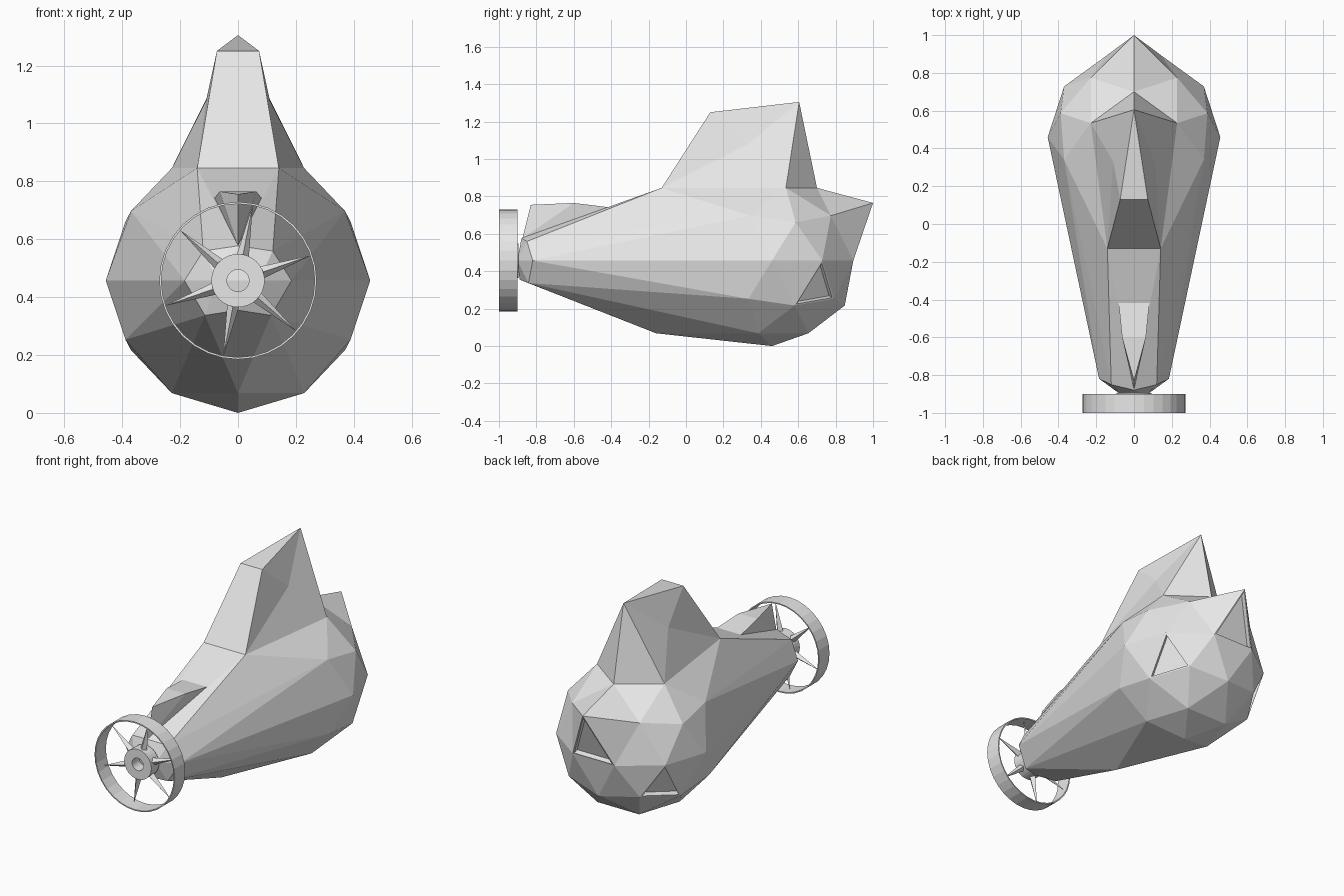
import bpy, bmesh, math
from mathutils import Matrix, Vector

if "Cube" in bpy.data.objects:
    bpy.data.objects.remove(bpy.data.objects["Cube"])

R = 0.457  # hull radius, also the height of its axis

grey = bpy.data.materials.new("light_grey")
grey.use_nodes = True
grey.diffuse_color = (0.8, 0.8, 0.8, 1)
grey.node_tree.nodes["Principled BSDF"].inputs["Base Color"].default_value = (0.8, 0.8, 0.8, 1)


def finish(name, bm):
    bmesh.ops.recalc_face_normals(bm, faces=bm.faces)
    mesh = bpy.data.meshes.new(name)
    bm.to_mesh(mesh)
    bm.free()
    mesh.materials.append(grey)
    obj = bpy.data.objects.new(name, mesh)
    bpy.context.collection.objects.link(obj)
    return obj


def lathe(name, profile, sides=32):
    """Closed (radius, y) profile turned around the hull axis."""
    bm = bmesh.new()
    rings = []
    for i in range(sides):
        a = 2 * math.pi * i / sides
        rings.append([bm.verts.new((r * math.cos(a), y, R + r * math.sin(a))) for r, y in profile])
    n = len(profile)
    for i in range(sides):
        p, q = rings[i], rings[(i + 1) % sides]
        for j in range(n):
            k = (j + 1) % n
            bm.faces.new((p[j], p[k], q[k], q[j]))
    return finish(name, bm)


# Hull: a low-poly sphere with its front drawn out into a nose
bm = bmesh.new()
bmesh.ops.create_icosphere(bm, subdivisions=2, radius=R)
bmesh.ops.rotate(bm, verts=bm.verts, matrix=Matrix.Rotation(math.pi / 2, 3, 'Z'))
bmesh.ops.translate(bm, verts=bm.verts, vec=(0, 0.46, R))
bm.verts.ensure_lookup_table()


def vert_near(*co):
    return min(bm.verts, key=lambda v: (v.co - Vector(co)).length)


belly = vert_near(0, 0.22, 0.07)
tail = vert_near(0, 0.87, 0.66)
crown = vert_near(0, 0.46, 2 * R)
fore = [vert_near(s * 0.14, 0.27, 0.85) for s in (-1, 1)]
rear = [vert_near(s * 0.23, 0.53, 0.85) for s in (-1, 1)]
back = vert_near(0, 0.70, 0.85)

for v in bm.verts:
    if v.co.y < 0.26 and abs(v.co.z - R) < 0.26:
        v.co = (v.co.x / 2, v.co.y / 2 - 0.915, R + (v.co.z - R) / 2)
belly.co.y = -0.16
tail.co = (0, 1.0, 0.765)
for v in fore:
    v.co.y = -0.13

# Fin: replaces the crown of the hull
bm.verts.remove(crown)
peak = bm.verts.new((0, 0.605, 1.305))
corner = [bm.verts.new((s * 0.073, 0.13, 1.25)) for s in (-1, 1)]
mid = [bm.verts.new((s * 0.11, 0.33, 1.08)) for s in (-1, 1)]
bm.faces.new((fore[0], fore[1], corner[1], corner[0]))
bm.faces.new((corner[0], corner[1], peak))
for f, r, c, m in zip(fore, rear, corner, mid):
    for tri in ((f, m, c), (f, r, m), (c, m, peak), (m, r, peak), (r, back, peak)):
        bm.faces.new(tri)
bmesh.ops.recalc_face_normals(bm, faces=bm.faces)

# Recessed triangular windows: one under the tail and one on each flank
windows = []
for co in ((0, 0.93, 0.56), (0.33, 0.70, 0.31), (-0.33, 0.70, 0.31)):
    windows.append(min(bm.faces, key=lambda f: (f.calc_center_median() - Vector(co)).length))
bmesh.ops.inset_individual(bm, faces=windows, thickness=0.015, depth=0)
bmesh.ops.inset_individual(bm, faces=windows, thickness=0.0, depth=-0.03)
finish("hull", bm)

# Canopy: a wedge widening backwards along the top of the nose
bm = bmesh.new()
foot = bm.verts.new((0, -0.875, 0.575))
brow = bm.verts.new((0, -0.83, 0.755))
shoulder = [bm.verts.new((s * 0.063, -0.60, 0.765)) for s in (-1, 1)]
end = [bm.verts.new((s * 0.085, -0.38, 0.738)) for s in (-1, 1)]
bm.faces.new((brow, shoulder[1], shoulder[0]))
bm.faces.new((shoulder[0], shoulder[1], end[1], end[0]))
bm.faces.new((foot, end[0], end[1]))
for s, e in zip(shoulder, end):
    bm.faces.new((foot, brow, s))
    bm.faces.new((foot, s, e))
finish("canopy", bm)

# Propeller: outer ring, hollow hub and six pointed blades
lathe("propeller_ring", [(0.272, -1.0), (0.272, -0.9), (0.265, -0.9), (0.265, -1.0)])
lathe("propeller_hub", [(0.038, -0.97), (0.092, -0.97), (0.092, -0.895), (0.038, -0.895)])

bm = bmesh.new()
for i in range(6):
    a = math.radians(19 + 60 * i)
    out = Vector((math.cos(a), 0, math.sin(a)))
    side = Vector((-math.sin(a), 0, math.cos(a)))
    axis = Vector((0, -0.935, R))
    base = [bm.verts.new(axis + out * 0.08 + side * w + Vector((0, d, 0)))
            for w, d in ((0.022, 0), (0, -0.025), (-0.022, 0), (0, 0.025))]
    tip = bm.verts.new(axis + out * 0.268)
    bm.faces.new(base)
    for j in range(4):
        bm.faces.new((base[j], base[(j + 1) % 4], tip))
finish("propeller_blades", bm)
